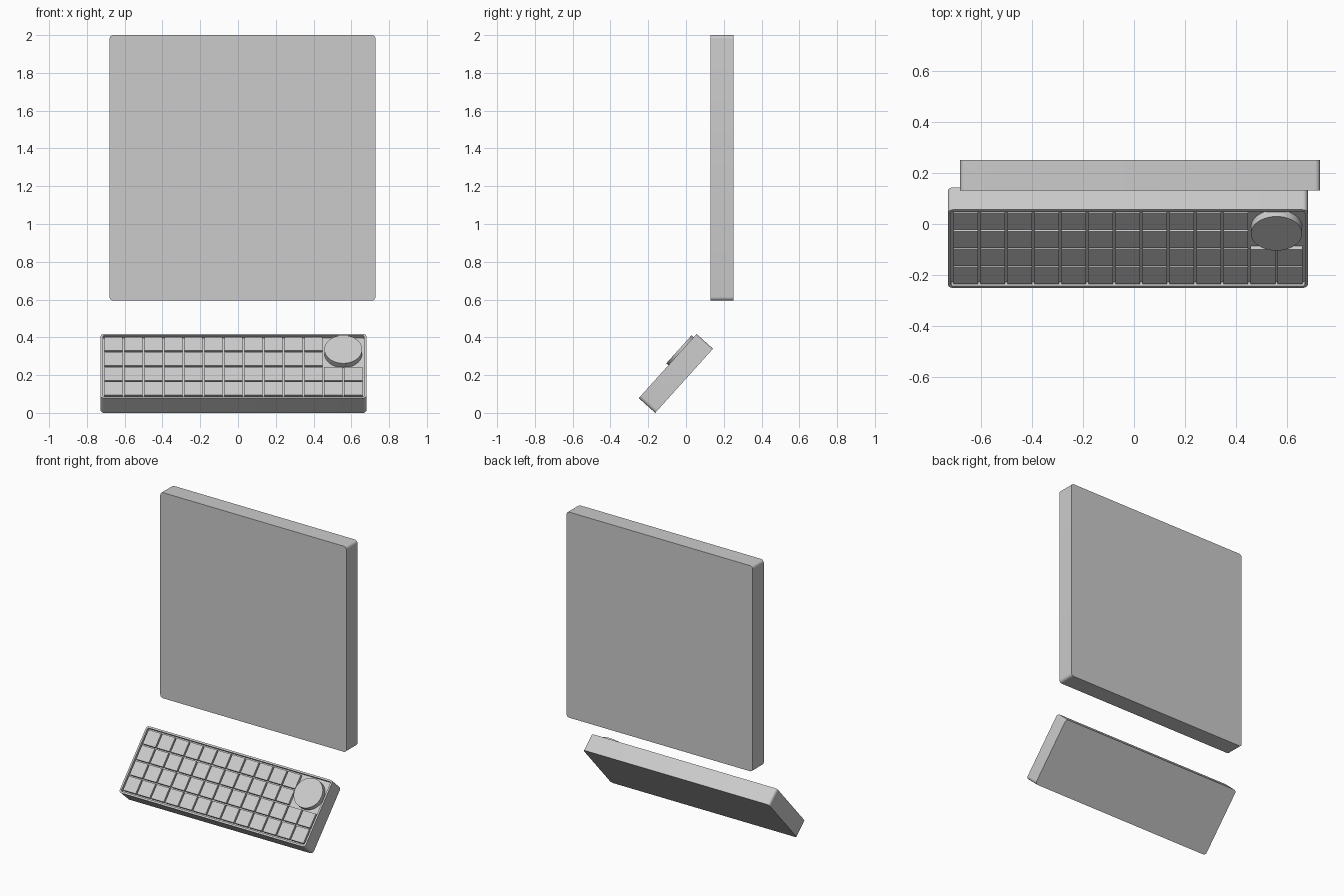
import bpy, bmesh, math
from mathutils import Matrix

if "Cube" in bpy.data.objects:
    bpy.data.objects.remove(bpy.data.objects["Cube"])

TILT = math.radians(48)
W, L, T = 1.408, 0.457, 0.117          # keyboard case width, length, thickness
DEPTH, PITCH, KEY = 0.02, 0.1057, 0.096
# local keyboard frame: x across, y up the slope, z out of the keys
FRAME = Matrix.Translation((-0.024, -0.163, 0)) @ Matrix.Rotation(TILT, 4, 'X')


def outline(w, h, r, n=6):
    """Rounded rectangle centred on the origin."""
    pts = []
    for k, (sx, sy) in enumerate([(1, 1), (-1, 1), (-1, -1), (1, -1)]):
        for i in range(n + 1):
            a = math.pi / 2 * (k + i / n)
            pts.append((sx * (w / 2 - r) + r * math.cos(a),
                        sy * (h / 2 - r) + r * math.sin(a)))
    return pts


def finish(name, bm, matrix):
    bmesh.ops.recalc_face_normals(bm, faces=bm.faces[:])
    me = bpy.data.meshes.new(name)
    bm.to_mesh(me)
    bm.free()
    ob = bpy.data.objects.new(name, me)
    bpy.context.collection.objects.link(ob)
    ob.matrix_world = matrix
    bpy.ops.object.select_all(action='DESELECT')
    ob.select_set(True)
    bpy.context.view_layer.objects.active = ob
    bpy.ops.object.shade_smooth_by_angle(angle=math.radians(35))
    return ob


def skin(name, loops, matrix):
    """Closed solid through a stack of (outline, height) loops."""
    bm = bmesh.new()
    rings = [[bm.verts.new((x, y, z)) for x, y in pts] for pts, z in loops]
    for a, b in zip(rings, rings[1:]):
        for i in range(len(a)):
            j = (i + 1) % len(a)
            bm.faces.new((a[i], a[j], b[j], b[i]))
    bm.faces.new(rings[0][::-1])
    bm.faces.new(rings[-1])
    return finish(name, bm, matrix)


# upright screen panel
panel = outline(1.408, 1.406, 0.02)
skin("screen_panel", [(panel, -0.06), (panel, 0.06)],
     Matrix.Translation((0.024, 0.191, 1.297)) @ Matrix.Rotation(math.pi / 2, 4, 'X'))

# tilted keyboard case with recessed tray
outer = outline(W, L, 0.02)
inner = outline(W - 0.024, L - 0.024, 0.008)
skin("keyboard_case", [(outer, 0), (outer, T), (inner, T), (inner, T - DEPTH)],
     FRAME @ Matrix.Translation((0, L / 2, 0)))

# key grid, leaving a 2 x 2 space for the knob
bm = bmesh.new()
for row in range(4):
    for col in range(13):
        if row >= 2 and col >= 11:
            continue
        pos = Matrix.Translation(((col - 6) * PITCH, L / 2 + (row - 1.5) * PITCH,
                                  T - DEPTH / 2 - 0.001))
        bmesh.ops.create_cube(bm, size=1, matrix=pos @ Matrix.Diagonal((KEY, KEY, DEPTH, 1)))
finish("keys", bm, FRAME)

# round control knob
bm = bmesh.new()
bmesh.ops.create_cone(bm, cap_ends=True, segments=48, radius1=0.1, radius2=0.1,
                      depth=0.035,
                      matrix=Matrix.Translation((5.5 * PITCH, L / 2 + PITCH, T - DEPTH + 0.0175)))
finish("knob", bm, FRAME)
